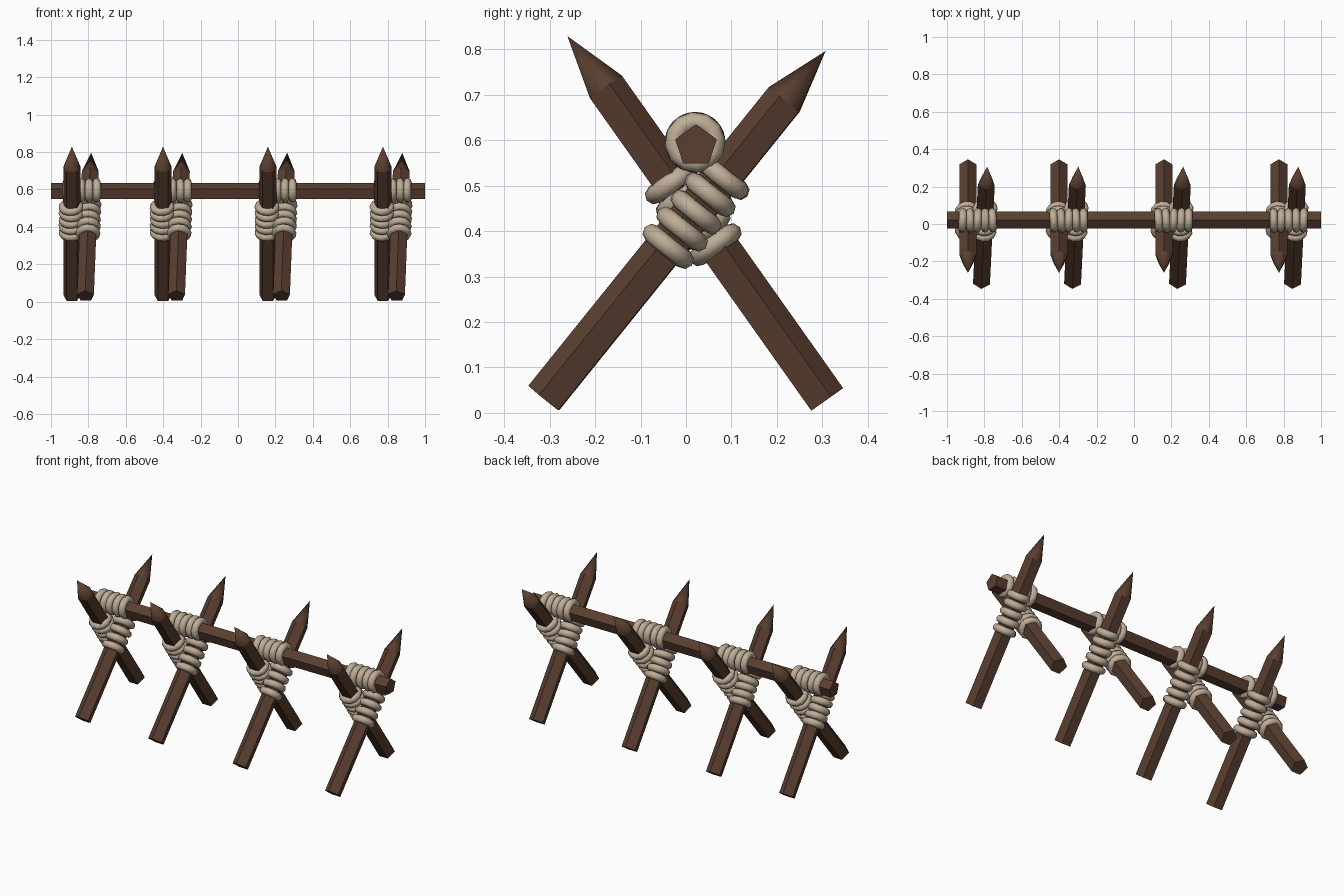
import bpy, bmesh, math, random
from mathutils import Vector, Matrix

if "Cube" in bpy.data.objects:
    bpy.data.objects.remove(bpy.data.objects["Cube"])

random.seed(3)


def material(name, rgb):
    m = bpy.data.materials.new(name)
    m.diffuse_color = (*rgb, 1)
    m.use_nodes = True
    m.node_tree.nodes["Principled BSDF"].inputs["Base Color"].default_value = m.diffuse_color
    return m


WOOD = material("dark_wood", (0.10, 0.048, 0.029))
ROPE = material("pale_rope", (0.52, 0.42, 0.31))


def frame(origin, direction):
    """Matrix with local z along direction and local x as far upward as possible."""
    z = Vector(direction).normalized()
    x = (Vector((0, 0, 1)) - z * z.z).normalized()
    y = z.cross(x)
    m = Matrix((x, y, z)).transposed().to_4x4()
    m.translation = Vector(origin)
    return m


def finish(bm, name, mat, matrix):
    bmesh.ops.recalc_face_normals(bm, faces=bm.faces)
    bm.transform(matrix)
    me = bpy.data.meshes.new(name)
    bm.to_mesh(me)
    bm.free()
    me.materials.append(mat)
    ob = bpy.data.objects.new(name, me)
    bpy.context.collection.objects.link(ob)
    return ob


def log(name, start, end, radius, point=0.0):
    """Five-sided log with one corner up; point is the length of a sharpened end."""
    start, end = Vector(start), Vector(end)
    length = (end - start).length
    bm = bmesh.new()
    rings = []
    for h in (0, length - point):
        rings.append([bm.verts.new((radius * math.cos(math.tau * i / 5),
                                    radius * math.sin(math.tau * i / 5), h)) for i in range(5)])
    bm.faces.new(rings[0])
    tip = bm.verts.new((0, 0, length)) if point else None
    for i in range(5):
        j = (i + 1) % 5
        bm.faces.new((rings[0][i], rings[0][j], rings[1][j], rings[1][i]))
        if point:
            bm.faces.new((rings[1][i], rings[1][j], tip)).smooth = True
    if not point:
        bm.faces.new(rings[1])
    return finish(bm, name, WOOD, frame(start, end - start))


def lashing(name, start, direction, first, last, count=5, major=0.046, minor=0.021):
    """Row of rope rings wound round a log between two distances along it."""
    bm = bmesh.new()
    n, k = 12, 8
    for c in range(count):
        h = first + (last - first) * c / (count - 1)
        turn = random.uniform(0, 1)
        tilt = Matrix.Rotation(random.uniform(-0.06, 0.06), 3, 'X')
        grid = []
        for i in range(n):
            a = math.tau * i / n + turn
            row = []
            for j in range(k):
                b = math.tau * j / k
                r = major + minor * math.cos(b)
                p = tilt @ Vector((r * math.cos(a), r * math.sin(a), minor * math.sin(b)))
                row.append(bm.verts.new(p + Vector((0, 0, h))))
            grid.append(row)
        for i in range(n):
            for j in range(k):
                i2, j2 = (i + 1) % n, (j + 1) % k
                f = bm.faces.new((grid[i][j], grid[i2][j], grid[i2][j2], grid[i][j2]))
                f.smooth = True
    return finish(bm, name, ROPE, frame(start, direction))


# Long rail resting in the crotches
RAIL_Y, RAIL_Z = 0.022, 0.587
log("rail", (-1, RAIL_Y, RAIL_Z), (1, RAIL_Y, RAIL_Z), 0.048)

# Four pairs of crossed sharpened stakes, lashed together and to the rail
for n, x in enumerate((-0.888, -0.401, 0.16, 0.775), 1):
    a0, a1 = Vector((x, 0.307, 0.027)), Vector((x, -0.261, 0.829))
    b0, b1 = Vector((x + 0.073, -0.31, 0.03)), Vector((x + 0.103, 0.307, 0.796))
    log(f"front_leaning_stake_{n}", a0, a1, 0.0475, 0.14)
    log(f"back_leaning_stake_{n}", b0, b1, 0.0475, 0.14)
    lashing(f"front_stake_rope_{n}", a0 + Vector((-0.005, 0, 0)), a1 - a0, 0.42, 0.587)
    lashing(f"back_stake_rope_{n}", b0, b1 - b0, 0.432, 0.627)
    lashing(f"rail_rope_{n}", (x, RAIL_Y - 0.002, RAIL_Z + 0.008), (1, 0, 0), -0.028, 0.132)
